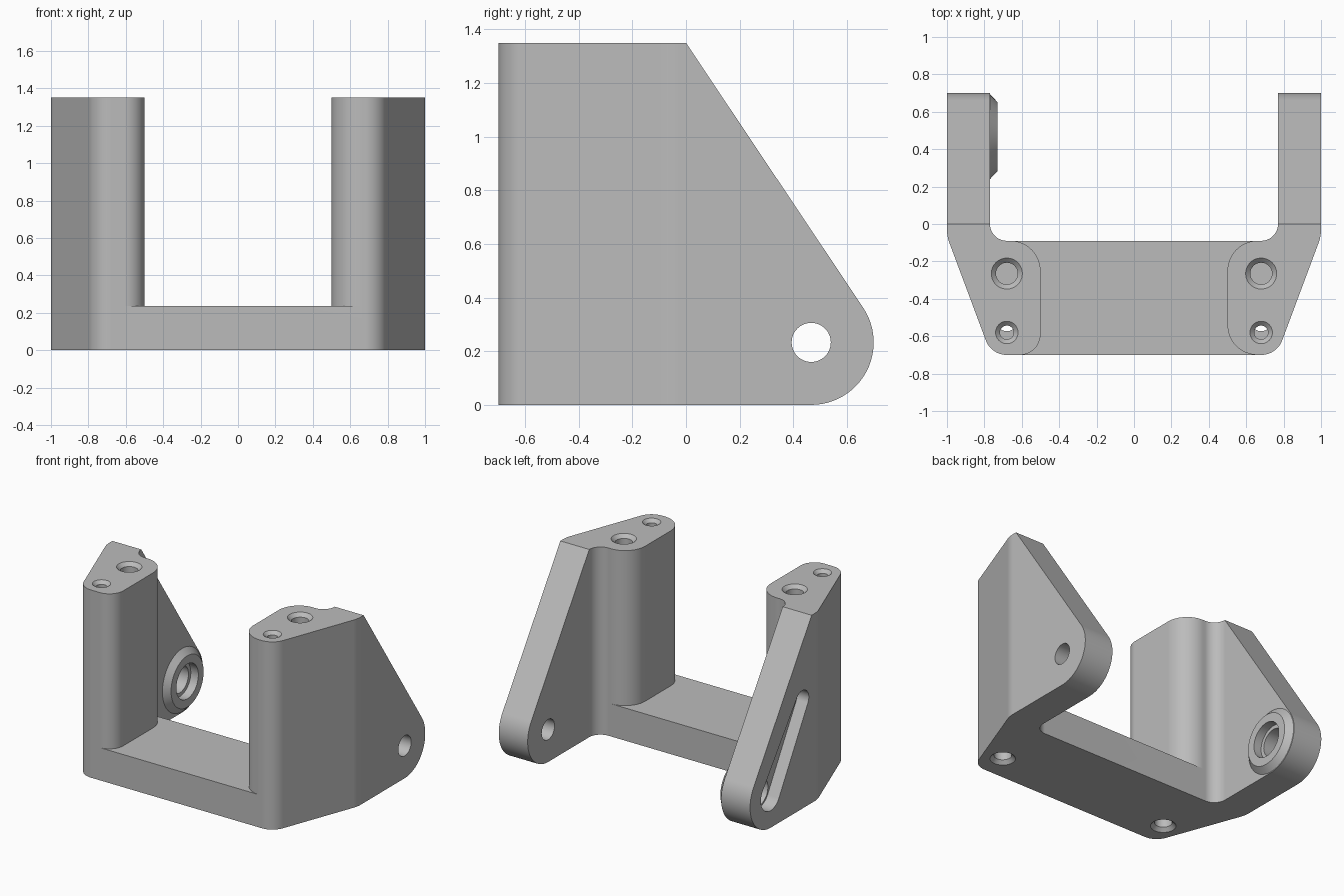
import bpy
import bmesh
from math import cos, sin, radians, pi
from mathutils import Matrix, Vector

cube = bpy.data.objects.get("Cube")
if cube:
    bpy.data.objects.remove(cube, do_unlink=True)

GREY = (0.5, 0.5, 0.5, 1.0)
grey = bpy.data.materials.new("plain_grey")
grey.use_nodes = True
grey.diffuse_color = GREY
grey.node_tree.nodes["Principled BSDF"].inputs["Base Color"].default_value = GREY

HEIGHT, BAR_TOP = 1.35, 0.235
FRONT, BACK = -0.7, -0.09
PIVOT = (0.467, 0.233)
PIVOT_R = 0.233


def arc(cx, cy, r, start, end, n=12):
    """Points along an arc, angles in degrees."""
    angles = [radians(start + (end - start) * i / n) for i in range(n + 1)]
    return [(cx + r * cos(a), cy + r * sin(a)) for a in angles]


def finish(name, bm):
    bmesh.ops.recalc_face_normals(bm, faces=bm.faces)
    mesh = bpy.data.meshes.new(name)
    bm.to_mesh(mesh)
    bm.free()
    mesh.materials.append(grey)
    obj = bpy.data.objects.new(name, mesh)
    bpy.context.collection.objects.link(obj)
    return obj


def prism(name, outline, lo, hi, axis="z"):
    """Extrude a closed outline along z, or a (y, z) outline along x."""
    bm = bmesh.new()
    place = (lambda a, b, h: (a, b, h)) if axis == "z" else (lambda a, b, h: (h, a, b))
    face = bm.faces.new([bm.verts.new(place(a, b, lo)) for a, b in outline])
    ext = bmesh.ops.extrude_face_region(bm, geom=[face])
    verts = [g for g in ext["geom"] if isinstance(g, bmesh.types.BMVert)]
    bmesh.ops.translate(bm, verts=verts, vec=Vector(place(0, 0, hi - lo)))
    return finish(name, bm)


def cone(name, centre, lo, hi, r_lo, r_hi, axis="z"):
    """Round plug between two heights along the axis."""
    bm = bmesh.new()
    bmesh.ops.create_cone(bm, cap_ends=True, segments=48, radius1=r_lo,
                          radius2=r_hi, depth=hi - lo)
    mid = (lo + hi) / 2
    if axis == "z":
        move = Matrix.Translation((centre[0], centre[1], mid))
    else:
        move = Matrix.Translation((mid, centre[0], centre[1])) @ Matrix.Rotation(pi / 2, 4, "Y")
    bmesh.ops.transform(bm, matrix=move, verts=bm.verts)
    return finish(name, bm)


def combine(target, tool, operation="DIFFERENCE"):
    tool.hide_render = True
    mod = target.modifiers.new(operation.lower(), "BOOLEAN")
    mod.operation = operation
    mod.solver = "EXACT"
    mod.object = tool
    bpy.context.view_layer.objects.active = target
    bpy.ops.object.modifier_apply(modifier=mod.name)
    bpy.data.objects.remove(tool, do_unlink=True)


# Plan outline: fillet, arm, slanted flank and rounded front corner, mirrored
half = (arc(0.68, 0, 0.09, 270, 360)
        + [(0.77, 0.8), (1, 0.8)]
        + arc(0.8, -0.03, 0.2, 0, -20.5, 6)
        + arc(0.68, FRONT + 0.12, 0.12, -20.5, -90))
plan = half + [(-x, y) for x, y in reversed(half)]
bracket = prism("bracket_body", plan, -0.1, HEIGHT + 0.1)

# Side profile: sloped arm with a round pivot end
side = ([(-0.8, 0)] + arc(*PIVOT, PIVOT_R, -90, 33.8, 24)
        + [(0, HEIGHT), (-0.8, HEIGHT)])
combine(bracket, prism("side_profile", side, -1.2, 1.2, "x"), "INTERSECT")

# Gap between the posts, above the cross bar
R = 0.16


def gap_edge(front_r):
    return ([(0.5 + front_r, FRONT - 0.1)]
            + arc(0.5 + front_r, FRONT + front_r, front_r, 270, 180)
            + arc(0.5 + R, BACK - R, R, 180, 90)
            + [(0.5 + R, BACK + 0.06)])


gap = gap_edge(R) + [(-x, y) for x, y in reversed(gap_edge(0.11))]
combine(bracket, prism("post_gap", gap, BAR_TOP, HEIGHT + 0.2))

# Conical boss inside the right arm
combine(bracket, cone("pivot_boss", PIVOT, -0.775, -0.73, 0.232, 0.185, "x"), "UNION")

# Pivot holes: plain in the left arm, stepped in the right arm
combine(bracket, cone("left_pivot_hole", PIVOT, 0.6, 1.1, 0.073, 0.073, "x"))
combine(bracket, cone("right_pivot_hole", PIVOT, -1.1, -0.6, 0.098, 0.098, "x"))
combine(bracket, cone("right_pivot_recess", PIVOT, -0.79, -0.6, 0.125, 0.125, "x"))

# Tapered pocket on the outside of the right arm
lean, reach = 123.6, 0.65
tip = (PIVOT[0] + reach * cos(radians(lean)), PIVOT[1] + reach * sin(radians(lean)))
pocket = (arc(*tip, 0.075, lean - 86.9, lean + 86.9, 18)
          + arc(*PIVOT, 0.11, lean + 86.9, lean + 273.1, 18))
combine(bracket, prism("arm_pocket", pocket, -1.1, -0.91, "x"))

# Screw holes with chamfered mouths in each post
for sx in (-0.68, 0.68):
    for y, r, mouth, floor in ((-0.265, 0.058, 0.083, 0.8), (-0.58, 0.037, 0.06, 0.35)):
        spot = (sx, y)
        combine(bracket, cone("top_hole", spot, floor, HEIGHT + 0.1, r, r))
        slope = mouth - r
        combine(bracket, cone("top_chamfer", spot, HEIGHT - slope, HEIGHT + slope,
                              r, mouth + slope))
    spot = (sx, -0.515)
    combine(bracket, cone("bottom_hole", spot, -0.1, 0.42, 0.058, 0.058))
    combine(bracket, cone("bottom_chamfer", spot, -0.025, 0.025, 0.108, 0.058))

# Smooth rounded faces, crisp edges
bpy.ops.object.select_all(action="DESELECT")
bracket.select_set(True)
bpy.context.view_layer.objects.active = bracket
bpy.ops.object.shade_smooth_by_angle(angle=radians(25))
weighted = bracket.modifiers.new("weighted_normals", "WEIGHTED_NORMAL")
weighted.keep_sharp = True
